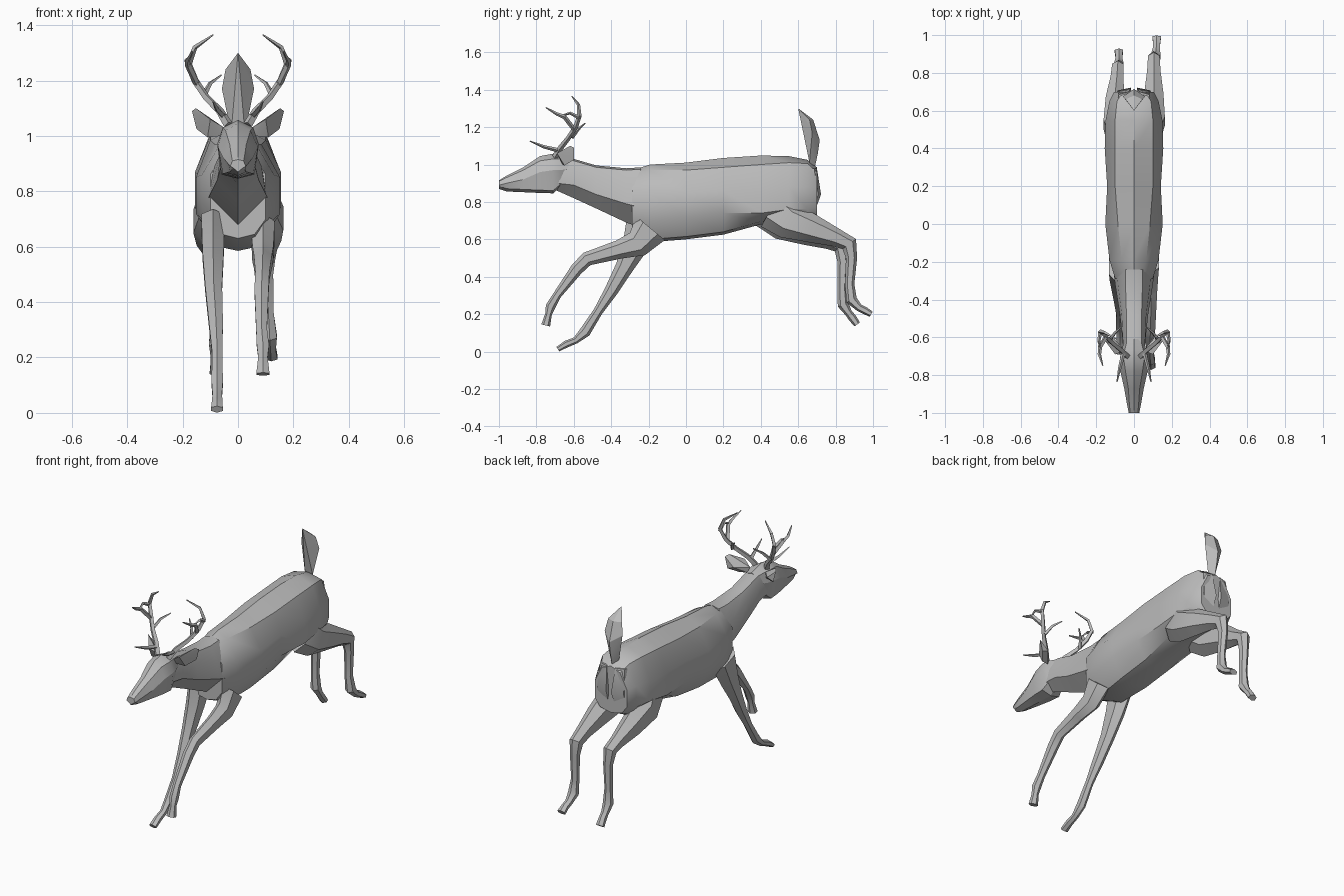
import bpy, bmesh
from mathutils import Vector

grey = bpy.data.materials.new("plain grey")
grey.diffuse_color = (0.5, 0.5, 0.5, 1)


def finish(name, bm, angle=0.5):
    bmesh.ops.recalc_face_normals(bm, faces=bm.faces)
    me = bpy.data.meshes.new(name)
    bm.to_mesh(me)
    bm.free()
    ob = bpy.data.objects.new(name, me)
    bpy.context.collection.objects.link(ob)
    me.materials.append(grey)
    bpy.ops.object.select_all(action='DESELECT')
    ob.select_set(True)
    bpy.context.view_layer.objects.active = ob
    bpy.ops.object.shade_smooth_by_angle(angle=angle)
    return ob


def loft(name, rings, angle=0.5):
    """Skin a list of equal-length point rings and cap both ends."""
    bm = bmesh.new()
    rows = [[bm.verts.new(p) for p in r] for r in rings]
    n = len(rows[0])
    for a, b in zip(rows, rows[1:]):
        for i in range(n):
            j = (i + 1) % n
            bm.faces.new((a[i], a[j], b[j], b[i]))
    bm.faces.new(rows[0])
    bm.faces.new(rows[-1])
    return finish(name, bm, angle)


def sym(y, half, lean=0.0):
    """Closed ring from a right-hand half outline of (x, z), top to bottom."""
    z0 = half[0][1]
    pts = [(x, y + lean * (z0 - z), z) for x, z in half]
    return pts + [(-x, yy, z) for x, yy, z in reversed(pts) if x > 0]


def limb(name, rows, sides=((0, 1), (.85, .5), (.85, -.5), (0, -1), (-.85, -.5), (-.85, .5)), angle=0.5):
    """Tapering tube through rows of (x, y, z, side radius, depth radius)."""
    pts = [Vector(r[:3]) for r in rows]
    rings = []
    for i, (p, r) in enumerate(zip(pts, rows)):
        t = Vector((0, 0, 0))
        if i:
            t += (p - pts[i - 1]).normalized()
        if i < len(pts) - 1:
            t += (pts[i + 1] - p).normalized()
        t.normalize()
        u = (Vector((1, 0, 0)) - t * t.x).normalized()
        v = t.cross(u)
        rings.append([p + u * a * r[3] + v * b * r[4] for a, b in sides])
    return loft(name, rings, angle)


def hull(name, pts, angle=0.4):
    bm = bmesh.new()
    for p in pts:
        bm.verts.new(p)
    bmesh.ops.convex_hull(bm, input=bm.verts)
    return finish(name, bm, angle)


# Torso: y, top z, back half-width, back edge z, flank width, upper/lower flank z, belly width, belly z
torso = [
    (-.29, .97, .045, .95, .10, .86, .70, .06, .63),
    (-.19, 1.0, .065, .97, .13, .86, .70, .07, .585),
    (0.0, 1.01, .085, .97, .152, .85, .72, .085, .60),
    (.20, 1.035, .10, .985, .142, .86, .74, .085, .625),
    (.40, 1.048, .10, 1.0, .155, .87, .74, .09, .68),
    (.55, 1.045, .10, 1.01, .150, .88, .76, .09, .69),
    (.65, 1.025, .09, 1.005, .130, .88, .76, .09, .69),
    (.70, .985, .06, .96, .105, .87, .77, .07, .71),
]
loft("torso", [sym(y, [(0, zt), (wt, ze), (w, zu), (w, zl), (wb, zb + .015), (0, zb)])
               for y, zt, wt, ze, w, zu, zl, wb, zb in torso], .6)

# Rump pads either side of the tail root
for s in (1, -1):
    loft("rump_" + ("right" if s > 0 else "left"),
         [[(s * (.06 + a * w), y, z) for a, y, z in
           ((-1, .60, z0), (-.8, y1, z0), (.5, y1 - .015, z0), (1, .60, z0))]
          for z0, y1, w in ((.70, .67, .045), (.84, .722, .055), (.98, .70, .04)) for z in [z0]])

# Neck: flat top strip, sloping sides and a keeled throat
neck = [(-.24, .985, .045, .09, .88, .11, .77, .66),
        (-.32, .98, .045, .085, .89, .10, .79, .69),
        (-.48, .995, .04, .065, .935, .075, .84, .765),
        (-.60, 1.03, .04, .06, .97, .062, .89, .82),
        (-.69, 1.04, .035, .055, .98, .055, .90, .86)]
loft("neck", [sym(y, [(0, zt), (wt, zt - .01), (wu, zu), (wl, zl), (0, zb)])
              for y, zt, wt, wu, zu, wl, zl, zb in neck])

# Head: y, top z, brow half-width and z, cheek half-width and z, jaw half-width and z
head = [(-1.0, .915, .02, .91, .028, .89, .018, .87),
        (-.96, .94, .024, .93, .036, .90, .028, .856),
        (-.87, .985, .03, .97, .052, .92, .042, .852),
        (-.78, 1.045, .045, 1.02, .072, .96, .055, .848),
        (-.71, 1.058, .055, 1.03, .075, .97, .06, .846),
        (-.67, 1.05, .05, 1.03, .066, .97, .05, .88),
        (-.61, 1.035, .035, 1.02, .05, .98, .035, .94)]
loft("head", [sym(y, [(0, zt), (wb, zb), (wc, zc), (wj, zj + .015), (0, zj)])
              for y, zt, wb, zb, wc, zc, wj, zj in head], .35)

# Tail: raised leaf shape
hull("tail", [(0, .60, 1.30), (0, .68, 1.24), (0, .715, 1.13), (0, .705, 1.06), (0, .65, 1.14),
              (.058, .675, 1.17), (-.058, .675, 1.17), (.045, .66, 1.24), (-.045, .66, 1.24),
              (.025, .66, 1.01), (-.025, .66, 1.01), (0, .69, .99)])

# Front legs: one reaching forward, one lower
limb("front_leg_right", [
    (.09, -.19, .66, .05, .10), (.09, -.26, .575, .045, .072), (.09, -.36, .545, .038, .05),
    (.088, -.53, .495, .030, .038), (.085, -.585, .44, .03, .034), (.085, -.69, .30, .023, .022),
    (.09, -.725, .24, .026, .026), (.09, -.735, .20, .02, .018), (.09, -.75, .14, .028, .024)])
limb("front_leg_left", [
    (-.09, -.22, .70, .05, .10), (-.09, -.27, .57, .045, .07), (-.088, -.33, .45, .036, .048),
    (-.08, -.40, .325, .03, .036), (-.075, -.47, .215, .022, .025), (-.075, -.54, .105, .024, .03),
    (-.075, -.59, .06, .02, .018), (-.075, -.64, .04, .022, .019), (-.076, -.685, .013, .025, .014)])

# Hind legs kicked backward
limb("hind_leg_right", [
    (.085, .47, .76, .06, .115), (.10, .55, .70, .075, .10), (.105, .68, .655, .06, .075),
    (.105, .80, .61, .042, .05), (.105, .873, .575, .036, .045), (.105, .885, .50, .026, .03),
    (.11, .875, .36, .022, .025), (.115, .885, .275, .03, .03), (.118, .925, .235, .022, .02),
    (.12, .955, .22, .022, .02), (.12, .99, .20, .027, .016)])
limb("hind_leg_left", [
    (-.085, .45, .76, .06, .115), (-.10, .53, .69, .072, .10), (-.10, .66, .64, .058, .075),
    (-.09, .77, .59, .04, .045), (-.085, .83, .56, .036, .042), (-.08, .84, .48, .026, .03),
    (-.08, .835, .34, .022, .025), (-.08, .84, .25, .029, .03), (-.08, .87, .205, .022, .02),
    (-.08, .89, .18, .022, .022), (-.08, .915, .145, .026, .018)])

# Ears and antlers, mirrored left and right
square = ((1, 0), (0, 1), (-1, 0), (0, -1))
beams = {
    "antler_beam": [(.035, -.70, 1.04, .017), (.065, -.67, 1.09, .015), (.115, -.63, 1.14, .013),
                    (.155, -.59, 1.20, .013), (.178, -.57, 1.26, .012), (.155, -.575, 1.32, .009),
                    (.09, -.61, 1.365, .003)],
    "antler_brow_tine": [(.055, -.68, 1.075, .012), (.075, -.76, 1.095, .009), (.09, -.835, 1.125, .003)],
    "antler_front_tine": [(.15, -.60, 1.19, .012), (.18, -.65, 1.255, .012), (.183, -.69, 1.27, .009),
                          (.165, -.75, 1.305, .003)],
    "antler_back_tine": [(.125, -.61, 1.145, .011), (.10, -.575, 1.19, .008), (.06, -.54, 1.22, .003)],
    "antler_upper_tine": [(.178, -.57, 1.25, .011), (.186, -.62, 1.275, .008), (.175, -.67, 1.26, .003)],
}
for s, side in ((1, "right"), (-1, "left")):
    for name, rows in beams.items():
        limb(name + "_" + side, [(s * x, y, z, r, r) for x, y, z, r in rows], square)
    hull("ear_" + side, [(s * x, y, z) for x, y, z in (
        (.05, -.67, 1.03), (.06, -.66, 1.0), (.10, -.69, 1.06), (.152, -.62, 1.10), (.166, -.60, 1.09),
        (.15, -.60, 1.025), (.11, -.65, .995), (.11, -.60, 1.04))])
